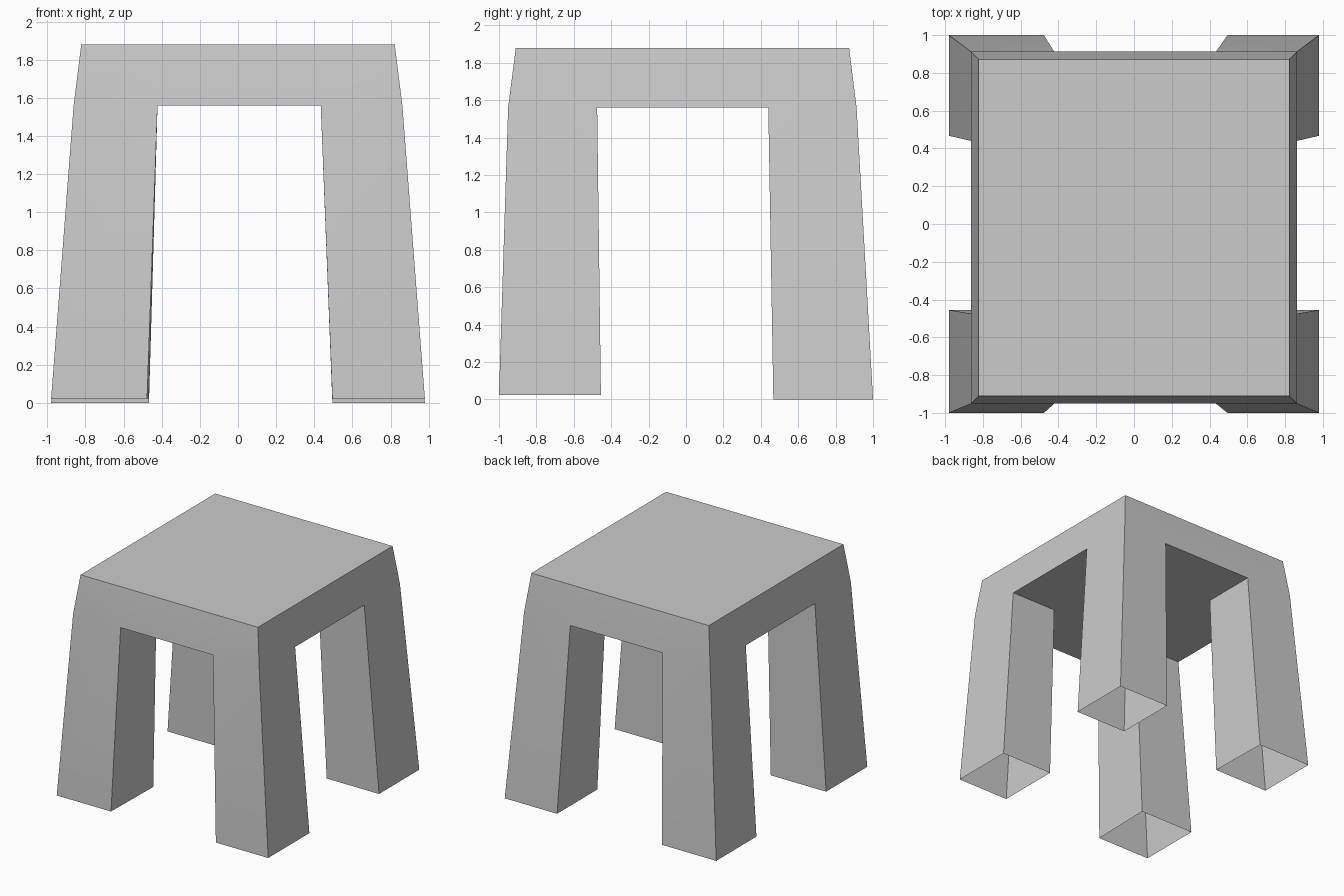
import bpy, bmesh, math

if "Cube" in bpy.data.objects:
    bpy.data.objects.remove(bpy.data.objects["Cube"])

# Grid lines of the body at the apron bottom, seat top and feet
MID_X, MID_Y, MID_Z = (-0.862, -0.422, 0.434, 0.862), (-0.951, -0.475, 0.440, 0.912), 1.56
TOP_X, TOP_Y, TOP_Z = (-0.822, -0.40, 0.41, 0.822), (-0.910, -0.45, 0.42, 0.872), 1.88
FOOT_X, FOOT_Y = (-0.98, -0.477, 0.495, 0.98), (-1.0, -0.455, 0.467, 1.0)

bm = bmesh.new()
mid = {(i, j): bm.verts.new((MID_X[i], MID_Y[j], MID_Z)) for i in range(4) for j in range(4)}
ring = [(i, 0) for i in range(3)] + [(3, j) for j in range(3)] + \
       [(i, 3) for i in (3, 2, 1)] + [(0, j) for j in (3, 2, 1)]

# Seat top and tapered apron
top = {k: bm.verts.new((TOP_X[k[0]], TOP_Y[k[1]], TOP_Z)) for k in ring}
bm.faces.new([top[k] for k in ring])
for a, b in zip(ring, ring[1:] + ring[:1]):
    bm.faces.new((mid[a], mid[b], top[b], top[a]))

# Underside between the legs; splayed legs with open ends at the corners
for i in range(3):
    for j in range(3):
        cell = [(i, j), (i + 1, j), (i + 1, j + 1), (i, j + 1)]
        if i == 1 or j == 1:
            bm.faces.new([mid[k] for k in reversed(cell)])
            continue
        z = 0.024 if j == 0 else 0.0
        foot = []
        for a, b in cell:
            x = FOOT_X[a]
            if a == 1 and b in (1, 2):
                x += 0.01
            foot.append(bm.verts.new((x, FOOT_Y[b], z)))
        for n in range(4):
            m = (n + 1) % 4
            bm.faces.new((foot[n], foot[m], mid[cell[m]], mid[cell[n]]))

mesh = bpy.data.meshes.new("stool")
bm.to_mesh(mesh)
bm.free()
stool = bpy.data.objects.new("stool", mesh)
bpy.context.collection.objects.link(stool)
bpy.context.view_layer.objects.active = stool
stool.select_set(True)
bpy.ops.object.shade_smooth_by_angle(angle=math.radians(30))
